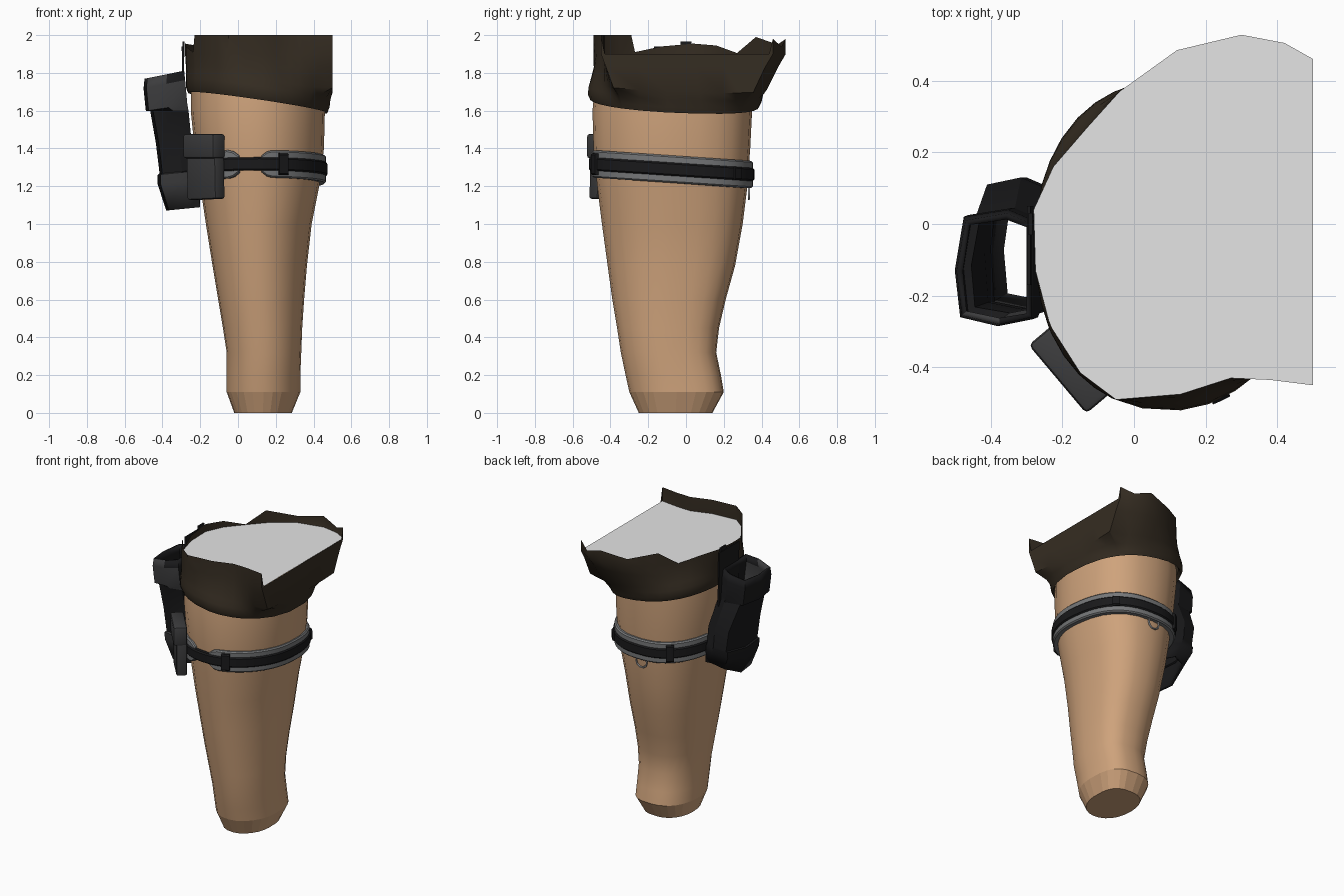
import bpy, bmesh, math
from mathutils import Vector, Matrix

if "Cube" in bpy.data.objects:
    bpy.data.objects.remove(bpy.data.objects["Cube"])


def material(name, col):
    m = bpy.data.materials.new(name)
    m.diffuse_color = (*col, 1)
    m.use_nodes = True
    m.node_tree.nodes["Principled BSDF"].inputs["Base Color"].default_value = m.diffuse_color
    return m


SKIN = material("skin tan", (0.62, 0.365, 0.20))
BROWN = material("cloth dark brown", (0.036, 0.026, 0.016))
CAP = material("light grey", (0.78, 0.78, 0.78))
BLACK = material("black nylon", (0.010, 0.010, 0.011))
DARK = material("dark grey", (0.045, 0.045, 0.047))
GREY = material("pad grey", (0.18, 0.185, 0.19))
METAL = material("metal", (0.42, 0.43, 0.45))


def finish(name, bm, mats, angle=35):
    bmesh.ops.recalc_face_normals(bm, faces=bm.faces)
    me = bpy.data.meshes.new(name)
    bm.to_mesh(me)
    bm.free()
    for m in mats:
        me.materials.append(m)
    ob = bpy.data.objects.new(name, me)
    bpy.context.collection.objects.link(ob)
    bpy.ops.object.select_all(action='DESELECT')
    ob.select_set(True)
    bpy.context.view_layer.objects.active = ob
    if angle:
        bpy.ops.object.shade_smooth_by_angle(angle=math.radians(angle))
    return ob


def loft(rings, cap0=False, cap1=False):
    """Skin a list of closed rings of equal point count."""
    bm = bmesh.new()
    vs = [[bm.verts.new(p) for p in r] for r in rings]
    n = len(vs[0])
    for a, b in zip(vs, vs[1:]):
        for i in range(n):
            j = (i + 1) % n
            bm.faces.new((a[i], a[j], b[j], b[i]))
    if cap0:
        bm.faces.new(vs[0][::-1])
    if cap1:
        bm.faces.new(vs[-1])
    return bm


# Leg extents: z, x min, x max, y min, y max
LEG = [(0, -.02, .285, -.25, .14), (.11, -.06, .33, -.30, .20),
       (.2, -.06, .33, -.32, .185), (.32, -.06, .335, -.345, .16),
       (.45, -.08, .34, -.365, .175), (.6, -.105, .35, -.39, .21),
       (.78, -.135, .365, -.415, .26), (1.0, -.17, .39, -.445, .30),
       (1.2, -.20, .43, -.47, .325), (1.4, -.23, .455, -.49, .34),
       (1.6, -.25, .46, -.495, .35), (1.71, -.25, .46, -.485, .35)]


def squircle(t, z):
    """Unit outline, fuller toward the back right of the leg."""
    c, s = math.cos(t), math.sin(t)
    e = 0.9
    if c > 0:
        e = 1.02 if s < 0 else 0.65 + 0.13 * min(1, z / 1.3)
    return math.copysign(abs(c) ** e, c), math.copysign(abs(s) ** e, s)


def leg_pt(t, z, off=0.0):
    """Point on the leg surface at angle t (degrees) and height z, pushed out by off."""
    for a, b in zip(LEG, LEG[1:]):
        if z <= b[0]:
            break
    f = (z - a[0]) / (b[0] - a[0])
    x0, x1, y0, y1 = [p + (q - p) * f for p, q in zip(a[1:], b[1:])]
    c, s = squircle(math.radians(t), z)
    return Vector(((x0 + x1) / 2 + ((x1 - x0) / 2 + off) * c,
                   (y0 + y1) / 2 + ((y1 - y0) / 2 + off) * s, z))


# Leg, smooth above and faceted in the bottom ring
leg = finish("leg", loft([[leg_pt(i * 15, r[0]) for i in range(24)] for r in LEG], True, True), [SKIN])
for p in leg.data.polygons:
    if p.center.z < 0.11:
        p.use_smooth = False

# Shorts: top outline (x, y, wall height), blended down to a round hem
OUT = [(.5, -.45, 2), (.38, -.435, 2), (.27, -.43, 2), (.13, -.475, 2), (-.05, -.49, 2),
       (-.15, -.415, 2), (-.23, -.29, 2), (-.238, -.27, 1.91), (-.275, -.13, 1.94),
       (-.28, .04, 1.955), (-.225, .16, 1.945), (-.13, .27, 1.905), (-.04, .37, 1.99),
       (.12, .485, 1.95), (.3, .528, 1.98), (.42, .505, 1.94), (.5, .46, 1.98),
       (.5, .44, 1.9), (.5, .2, 1.9), (.5, -.1, 1.9), (.5, -.43, 1.9)]
TOP = []
for a, b in zip(OUT, OUT[1:] + OUT[:1]):
    TOP += [a, tuple((p + q) / 2 for p, q in zip(a, b))]


def shorts_ring(scale, blend, dz=None, z=None):
    ring = []
    for x, y, _ in TOP:
        c, s = squircle(math.atan2((y + .055) / .455, (x - .105) / .375), 1.6)
        lx, ly = .105 + .374 * scale * c, -.06 + .452 * scale * s
        hem = 1.655 - .145 * lx - .04 * ly
        bx = min(1, blend * 3) if x > .499 else blend
        px, py = lx + (x - lx) * bx, ly + (y - ly) * blend
        ring.append((min(px, .5), py, hem + dz if z is None else z))
    return ring


rim = shorts_ring(1, 1, z=1.9)
rings = [shorts_ring(.95, 0, .03), shorts_ring(.99, 0, 0), shorts_ring(1.02, 0, .03),
         shorts_ring(1.02, .1, .07), shorts_ring(1.01, .36, .11),
         shorts_ring(1, .75, z=1.83), rim,
         [(x, y, max(h, 1.901)) for x, y, h in TOP]]
finish("shorts_leg", loft(rings), [BROWN], 40)

# Flat closing face inside the shorts
bm = bmesh.new()
bm.faces.new([bm.verts.new((x, y, z + .002)) for x, y, z in rim])
finish("shorts_top_face", bm, [CAP], 0)


def belt_z(y):
    return 1.285 - .07 * y


def band(name, a0, a1, width, inner, outer, mat, round_ends=False):
    """Strip wrapped round the leg from angle a0 to a1."""
    n = max(2, round((a1 - a0) / 5))
    rings = []
    for i in range(n + 1):
        t = a0 + (a1 - a0) * i / n
        w, k = width / 2, min(i, n - i)
        if round_ends and k < 2:
            w *= (.6, .9)[k]
        zc = belt_z(leg_pt(t, 1.28).y)
        b = .008
        prof = [(-w, inner), (-w, outer - b), (-w + b, outer), (w - b, outer), (w, outer - b), (w, inner)]
        rings.append([leg_pt(t, zc, o) + Vector((0, 0, dz)) for dz, o in prof])
    return finish(name, loft(rings, True, True), [mat], 30)


# Thigh strap, pads and buckles
band("strap", -190, 180, .07, -.005, .032, BLACK)
band("main_pad", -88, 172, .145, -.01, .024, GREY, True)
band("front_pad", -178, -106, .15, -.01, .024, GREY, True)
for i, t in enumerate((-69, 48, 122)):
    band(f"buckle_{i + 1}", t - 4, t + 4, .115 if i != 1 else .07, 0, .042, BLACK)

# Small ring hanging from the back of the strap
c = leg_pt(90, 1.17, .012)
tor = []
for i in range(11):
    a = 2 * math.pi * i / 10
    r = [(.042 + .006 * math.cos(k * math.pi / 3), .006 * math.sin(k * math.pi / 3)) for k in range(6)]
    tor.append([(c.x + q * math.cos(a), c.y + d, 1.172 + q * math.sin(a)) for q, d in r])
bm = loft(tor)
bmesh.ops.remove_doubles(bm, verts=bm.verts, dist=.0005)
finish("hanging_ring", bm, [METAL], 60)

# Holster: open sleeve. z, x min, x max, y min, y max, tilt along y, tilt along x
SLEEVE = [(1.08, -.38, -.20, -.23, .10, .9, .1), (1.22, -.425, -.22, -.255, .125, .3, .1),
          (1.27, -.425, -.23, -.26, .13, .2, .1), (1.275, -.415, -.235, -.25, .13, .2, .1),
          (1.43, -.435, -.245, -.255, .13, 0, 0), (1.60, -.465, -.262, -.265, .045, 0, 0),
          (1.615, -.488, -.268, -.28, .045, 0, .15), (1.74, -.50, -.28, -.285, .04, 0, .2),
          (1.79, -.495, -.285, -.28, .03, 0, .2)]
rings = []
for z, x0, x1, y0, y1, ty, tx in SLEEVE:
    ym = y0 + (y1 - y0) * .48
    pts = [(x0 + .015, y0 + .025), (x0 + .12, y0), (x1, y0 + .02), (x1, y1 - .03),
           (x1 - .07, y1), (x0 + .025, y1 - .02), (x0, ym)]
    rings.append([(x, y, z + ty * max(0, y) + tx * (x - (x0 + x1) / 2)) for x, y in pts])
holster = finish("holster", loft(rings), [BLACK, DARK], 30)
for p in holster.data.polygons:   # lighter bands on the front
    if p.center.y < -.2 and (p.center.z < 1.27 or 1.61 < p.center.z < 1.76):
        p.material_index = 1
sol = holster.modifiers.new("wall", 'SOLIDIFY')
sol.thickness = .018
sol.offset = -1


def box(name, size, loc, rot_z=0, mat=BLACK, bevel=0, lean=0):
    bm = bmesh.new()
    bmesh.ops.create_cube(bm, size=1)
    bmesh.ops.scale(bm, vec=size, verts=bm.verts)
    if bevel:
        bmesh.ops.bevel(bm, geom=bm.edges[:], offset=bevel, segments=2, affect='EDGES', profile=.5)
    mtx = Matrix.Translation(loc) @ Matrix.Rotation(rot_z, 4, 'Z') @ Matrix.Rotation(lean, 4, 'Y')
    bmesh.ops.transform(bm, matrix=mtx, verts=bm.verts)
    return finish(name, bm, [mat], 35)


# Backing plate of the holster, its top loop and its link to the strap
box("holster_plate", (.01, .22, .63), (-.287, -.06, 1.625), 0, BLACK, 0, -.02)
box("holster_loop", (.012, .06, .08), (-.289, 0, 1.925))
box("holster_mount", (.05, .16, .15), (-.24, -.05, 1.29), 0, BLACK, .01)

# Front pouch with flap
turn = math.atan2(-.19, .16)
box("pouch", (.235, .07, .31), (-.172, -.40, 1.285), turn, DARK, .012, -.03)
box("pouch_flap", (.25, .088, .13), (-.18, -.405, 1.412), turn, DARK, .014)
